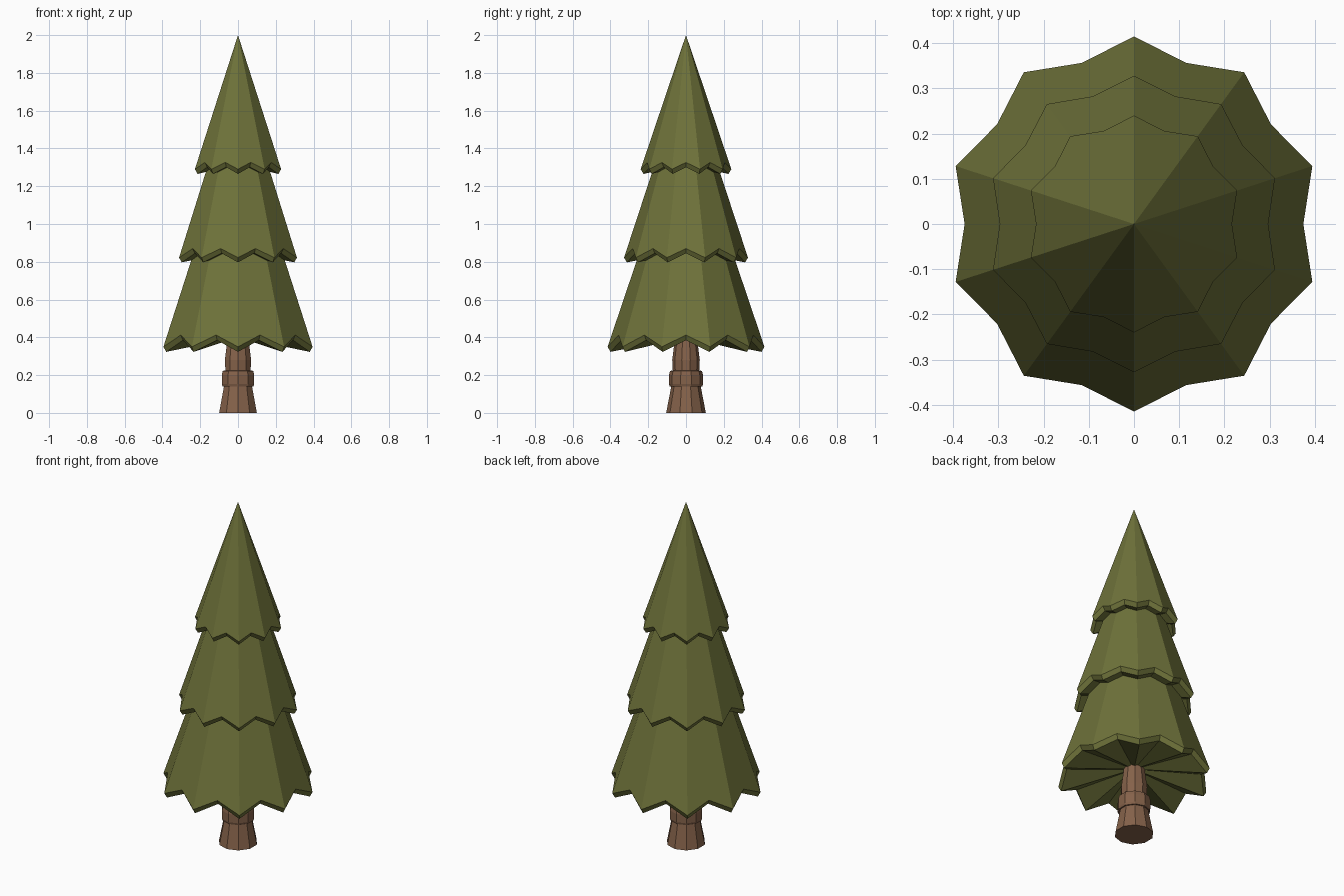
import bpy, bmesh, math

cube = bpy.data.objects.get("Cube")
if cube:
    bpy.data.objects.remove(cube, do_unlink=True)

SIDES = 10


def make_material(name, rgb):
    mat = bpy.data.materials.new(name)
    mat.use_nodes = True
    mat.diffuse_color = (*rgb, 1)
    bsdf = next(n for n in mat.node_tree.nodes if n.type == 'BSDF_PRINCIPLED')
    bsdf.inputs["Base Color"].default_value = (*rgb, 1)
    return mat


def finish(bm, name, mat):
    bmesh.ops.recalc_face_normals(bm, faces=bm.faces)
    mesh = bpy.data.meshes.new(name)
    bm.to_mesh(mesh)
    bm.free()
    mesh.materials.append(mat)
    obj = bpy.data.objects.new(name, mesh)
    bpy.context.collection.objects.link(obj)
    return obj


def point(bm, radius, step, count, z):
    a = math.pi / 2 + math.tau * step / count
    return bm.verts.new((radius * math.cos(a), radius * math.sin(a), z))


def bridge(bm, low, high):
    n = len(low)
    for i in range(n):
        j = (i + 1) % n
        bm.faces.new((low[i], low[j], high[j], high[i]))


def foliage_tier(name, apex, radius, tip_z, notch_z, drop, mat):
    """Ten-sided cone with a zigzag hem: tips on the corners, notches between."""
    bm = bmesh.new()
    n = SIDES * 2
    slope = radius / (apex - tip_z)
    notch_r = slope * (apex - notch_z) * math.cos(math.pi / SIDES)
    hem = [point(bm, notch_r if i % 2 else radius, i, n,
                 notch_z if i % 2 else tip_z) for i in range(n)]
    under = [point(bm, (notch_r if i % 2 else radius) - 0.015, i, n,
                   (notch_z if i % 2 else tip_z) - drop) for i in range(n)]
    top = bm.verts.new((0, 0, apex))
    centre = bm.verts.new((0, 0, notch_z - 0.01))
    bridge(bm, under, hem)
    for i in range(n):
        j = (i + 1) % n
        bm.faces.new((hem[i], hem[j], top))
        bm.faces.new((under[j], under[i], centre))
    return finish(bm, name, mat)


def lathe(name, profile, mat):
    bm = bmesh.new()
    rings = [[point(bm, r, i, SIDES, z) for i in range(SIDES)] for r, z in profile]
    for low, high in zip(rings, rings[1:]):
        bridge(bm, low, high)
    bm.faces.new(rings[0])
    bm.faces.new(rings[-1])
    return finish(bm, name, mat)


green = make_material("pine green", (0.156, 0.168, 0.042))
brown = make_material("bark brown", (0.235, 0.122, 0.068))

# Trunk with a raised collar
lathe("trunk", [(0.105, 0), (0.078, 0.14), (0.086, 0.14), (0.09, 0.152),
                (0.09, 0.2), (0.085, 0.222), (0.07, 0.225), (0.073, 0.28),
                (0.06, 0.38), (0.055, 0.45)], brown)

# Three stacked foliage cones
foliage_tier("lower_foliage", 1.578, 0.415, 0.35, 0.412, 0.027, green)
foliage_tier("middle_foliage", 1.82, 0.328, 0.822, 0.87, 0.025, green)
foliage_tier("upper_foliage", 2.0, 0.24, 1.29, 1.326, 0.025, green)
